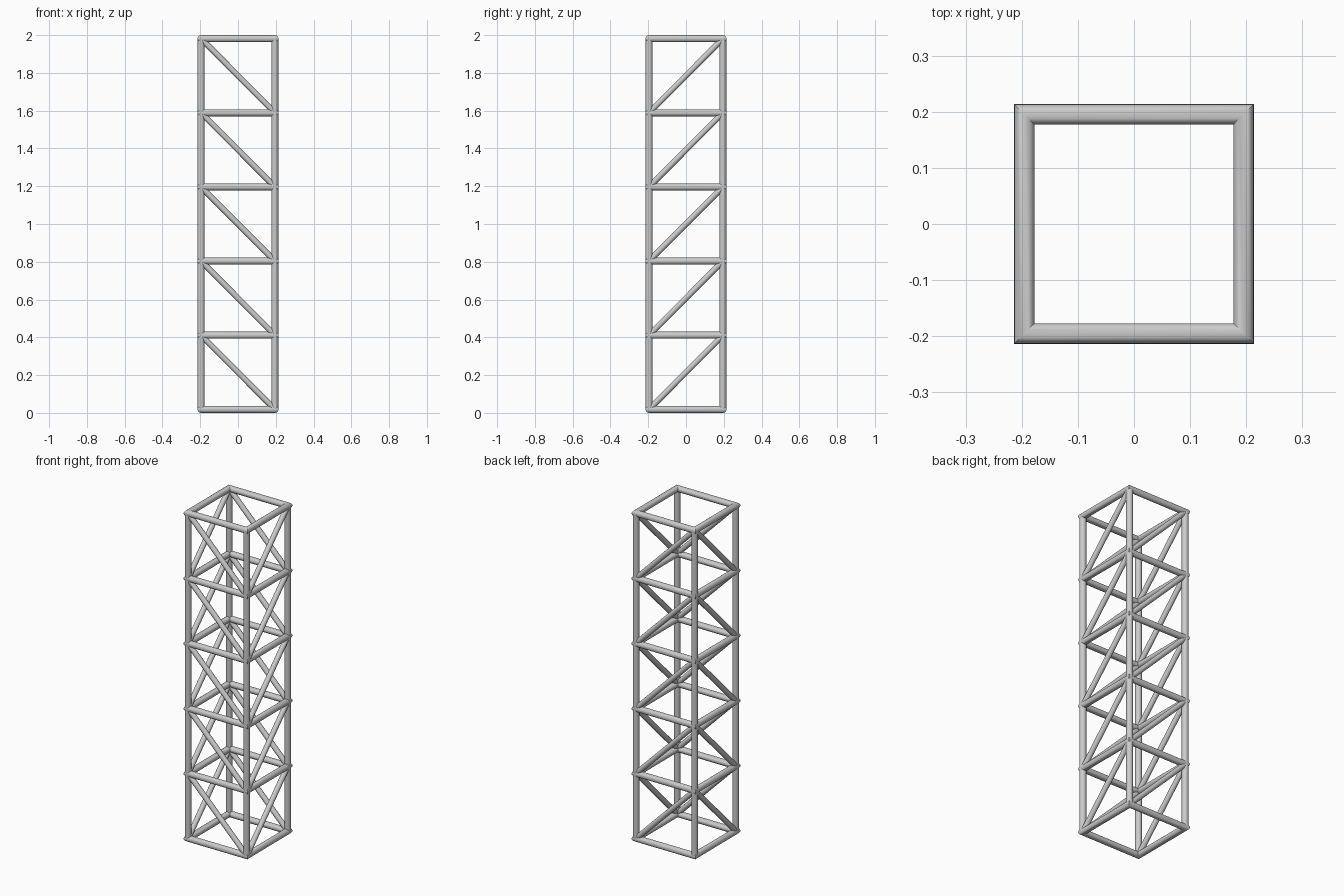
import bpy, bmesh, math
from mathutils import Vector

if "Cube" in bpy.data.objects:
    bpy.data.objects.remove(bpy.data.objects["Cube"])

H = 0.1955          # half distance between post centres
R = 0.0185          # main tube radius
RD = 0.0155         # diagonal brace radius
BAYS = 5
SIDES = 16
Z = [R + i * (2 - 2 * R) / BAYS for i in range(BAYS + 1)]
CORNERS = [(-1, -1), (1, -1), (1, 1), (-1, 1)]


def finish(bm, name):
    bmesh.ops.recalc_face_normals(bm, faces=bm.faces)
    mesh = bpy.data.meshes.new(name)
    bm.to_mesh(mesh)
    bm.free()
    ob = bpy.data.objects.new(name, mesh)
    bpy.context.collection.objects.link(ob)
    bpy.ops.object.select_all(action='DESELECT')
    ob.select_set(True)
    bpy.context.view_layer.objects.active = ob
    bpy.ops.object.shade_smooth_by_angle(angle=math.radians(40))
    return ob


def tube(name, a, b, r):
    a, b = Vector(a), Vector(b)
    bm = bmesh.new()
    bmesh.ops.create_cone(bm, cap_ends=True, segments=SIDES, radius1=r,
                          radius2=r, depth=(b - a).length)
    ob = finish(bm, name)
    ob.location = (a + b) / 2
    ob.rotation_euler = (b - a).to_track_quat('Z', 'Y').to_euler()


def square_ring(name, z):
    # round tube frame with mitred corners
    bm = bmesh.new()
    loops = []
    for sx, sy in CORNERS:
        loop = []
        for k in range(SIDES):
            a = 2 * math.pi * k / SIDES
            d = H + R * math.cos(a)
            loop.append(bm.verts.new((sx * d, sy * d, z + R * math.sin(a))))
        loops.append(loop)
    for i in range(4):
        p, q = loops[i], loops[(i + 1) % 4]
        for k in range(SIDES):
            n = (k + 1) % SIDES
            bm.faces.new((p[k], p[n], q[n], q[k]))
    finish(bm, name)


# horizontal frames
for i, z in enumerate(Z):
    square_ring(f"frame_{i}", z)

# corner posts
for i, (sx, sy) in enumerate(CORNERS):
    tube(f"post_{i}", (sx * H, sy * H, Z[0]), (sx * H, sy * H, Z[-1]), R)

# diagonal braces on all four faces of each bay
for i in range(BAYS):
    lo, hi = Z[i], Z[i + 1]
    for side, s in (("front", -H), ("back", H)):
        tube(f"{side}_brace_{i}", (-H, s, hi), (H, s, lo), RD)
    for side, s in (("left", -H), ("right", H)):
        tube(f"{side}_brace_{i}", (s, -H, lo), (s, H, hi), RD)
